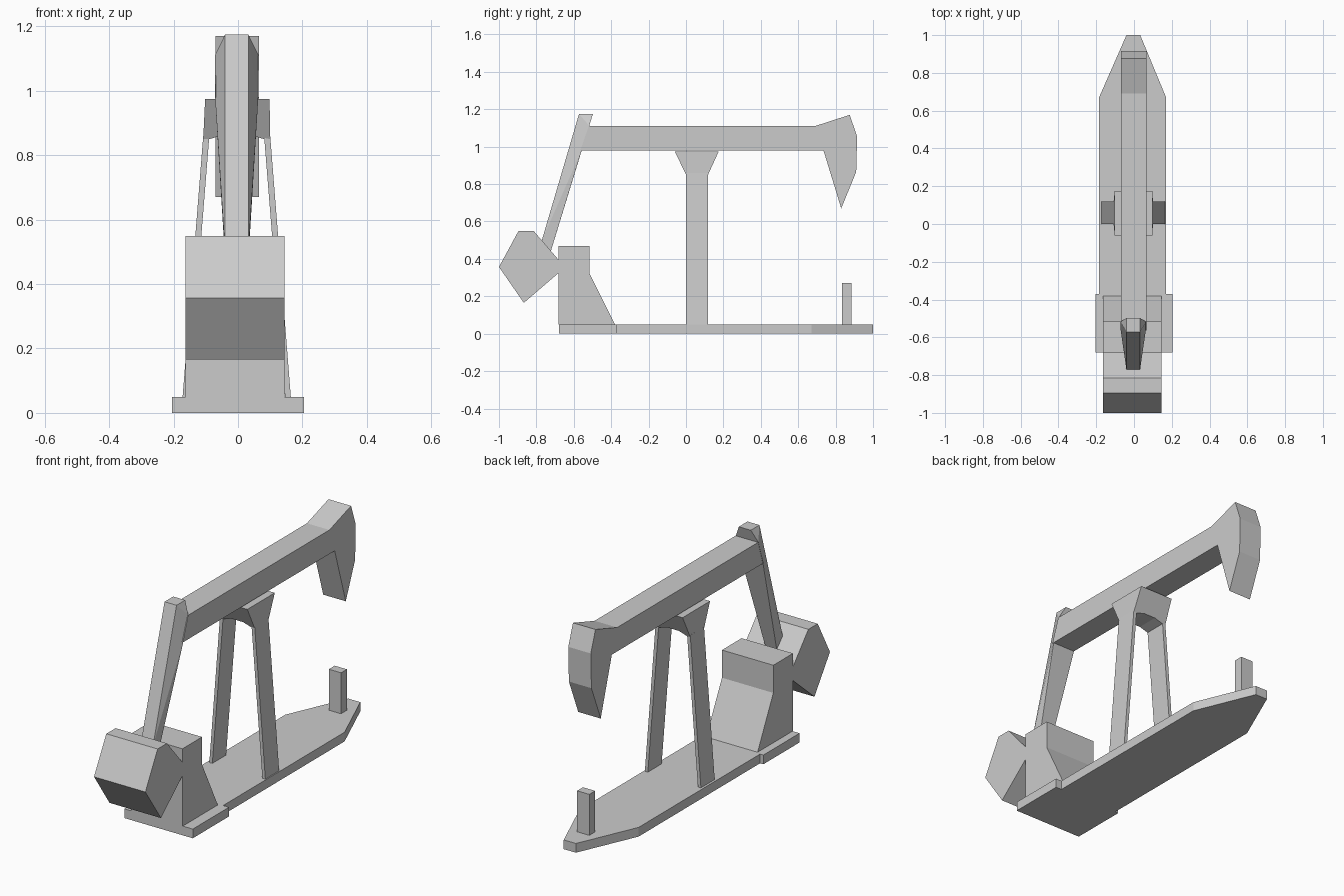
import bpy, bmesh

if "Cube" in bpy.data.objects:
    bpy.data.objects.remove(bpy.data.objects["Cube"])

C = -0.004  # mirror plane of the upper structure


def finish(name, bm):
    bmesh.ops.recalc_face_normals(bm, faces=bm.faces)
    me = bpy.data.meshes.new(name)
    bm.to_mesh(me)
    bm.free()
    ob = bpy.data.objects.new(name, me)
    bpy.context.collection.objects.link(ob)
    return ob


def prism(name, lower, upper):
    """Solid between two matching outlines of 3D points."""
    bm = bmesh.new()
    a = [bm.verts.new(p) for p in lower]
    b = [bm.verts.new(p) for p in upper]
    bm.faces.new(a)
    bm.faces.new(b)
    n = len(a)
    for i in range(n):
        j = (i + 1) % n
        bm.faces.new((a[i], a[j], b[j], b[i]))
    return finish(name, bm)


def side_profile(name, pts, x0, x1):
    return prism(name, [(x0, y, z) for y, z in pts], [(x1, y, z) for y, z in pts])


def rect(x0, x1, y0, y1, z):
    return [(x0, y0, z), (x1, y0, z), (x1, y1, z), (x0, y1, z)]


# Base plate with wide rear pad and pointed tip
base = [(-.205, -.68), (.205, -.68), (.205, -.37), (.17, -.37), (.17, .67),
        (.033, 1), (-.04, 1), (-.185, .67), (-.185, -.37), (-.205, -.37)]
prism("base_plate", [(x, y, 0) for x, y in base], [(x, y, .05) for x, y in base])

# Gearbox and counterweight
side_profile("gearbox", [(-.683, .05), (-.38, .05), (-.515, .32), (-.515, .47), (-.683, .47)],
             -.163, .145)
side_profile("counterweight", [(-1, .357), (-.895, .55), (-.815, .55), (-.683, .397),
                               (-.683, .323), (-.867, .165)], -.163, .145)

# Splayed legs, mirrored
for s, side in ((-1, "left"), (1, "right")):
    prism(side + "_leg", rect(C + s * .150, C + s * .168, 0, .118, .05),
          rect(C + s * .085, C + s * .104, 0, .118, .86))

# Flared saddle on top of the legs
def saddle_end(low_y, top_y):
    low = [(-.104, .85), (-.085, .85), (-.035, .865), (.035, .865), (.085, .85), (.104, .85)]
    return [(C + x, low_y, z) for x, z in low] + [(C + .102, top_y, .975), (C - .098, top_y, .975)]

prism("saddle", saddle_end(0, -.06), saddle_end(.118, .175))

# Walking beam with hanging head
side_profile("walking_beam", [(-.565, .98), (.735, .98), (.83, .67), (.91, .865), (.915, 1.055),
                              (.875, 1.17), (.69, 1.11), (-.52, 1.11)], -.07, .065)

# Connecting arm, widening to the beam
bm = bmesh.new()
for w, y, z in ((.036, -.572, 1.175), (.036, -.772, .495), (.036, -.498, 1.175),
                (.067, -.517, 1.112), (.067, -.558, .98), (.034, -.723, .44)):
    for s in (-1, 1):
        bm.verts.new((C + s * w, y, z))
bmesh.ops.convex_hull(bm, input=bm.verts)
finish("connecting_arm", bm)

# Wellhead post
prism("wellhead_post", rect(-.04, .033, .835, .885, .05), rect(-.04, .033, .835, .885, .272))
